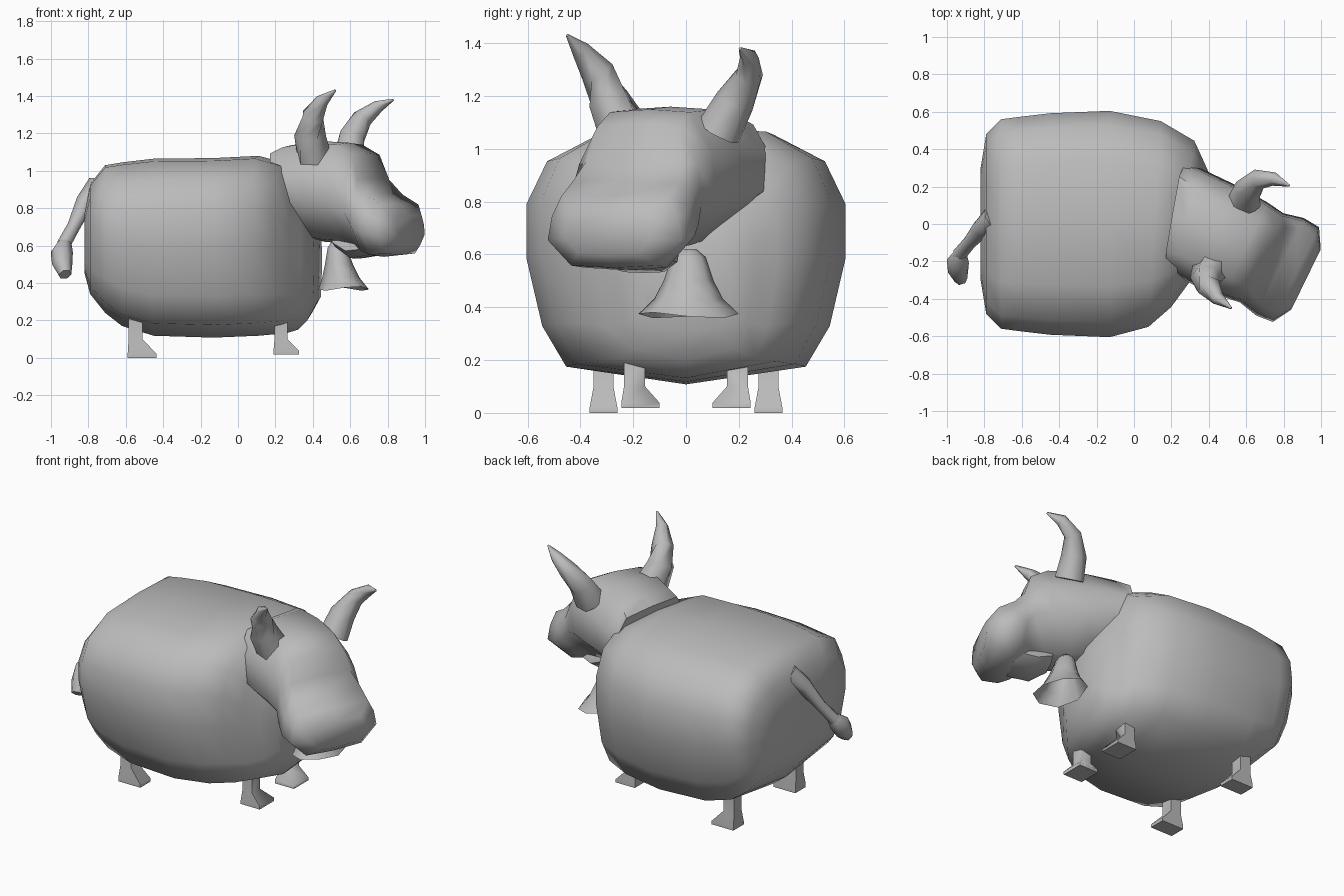
import bpy, bmesh, math
from mathutils import Vector

if "Cube" in bpy.data.objects:
    bpy.data.objects.remove(bpy.data.objects["Cube"])

grey = bpy.data.materials.new("plain_grey")
grey.diffuse_color = (0.5, 0.5, 0.5, 1)
grey.use_nodes = True
grey.node_tree.nodes["Principled BSDF"].inputs["Base Color"].default_value = grey.diffuse_color


def loft(name, rings, cap_start=True, cap_end=True, angle=50):
    """Skin a list of equally long closed rings into one object."""
    bm = bmesh.new()
    loops = [[bm.verts.new(p) for p in ring] for ring in rings]
    n = len(loops[0])
    for a, b in zip(loops, loops[1:]):
        for i in range(n):
            j = (i + 1) % n
            bm.faces.new((a[i], a[j], b[j], b[i]))
    if cap_start:
        bm.faces.new(loops[0][::-1])
    if cap_end:
        bm.faces.new(loops[-1])
    bmesh.ops.recalc_face_normals(bm, faces=bm.faces)
    mesh = bpy.data.meshes.new(name)
    bm.to_mesh(mesh)
    bm.free()
    mesh.materials.append(grey)
    mesh.shade_smooth()
    mesh.set_sharp_from_angle(angle=math.radians(angle))
    obj = bpy.data.objects.new(name, mesh)
    bpy.context.collection.objects.link(obj)
    return obj


def tube(name, path, sides=6):
    """Tapered tube along (x, y, z, radius) points."""
    pts = [Vector(p[:3]) for p in path]
    rings = []
    for i, p in enumerate(pts):
        tangent = pts[min(i + 1, len(pts) - 1)] - pts[max(i - 1, 0)]
        turn = tangent.to_track_quat('Z', 'Y')
        r = path[i][3]
        rings.append([p + turn @ Vector((r * math.cos(t), r * math.sin(t), 0))
                      for t in (math.tau * k / sides for k in range(sides))])
    return loft(name, rings, angle=70)


def mirrored(half):
    """Close a half profile whose first and last points lie on the middle."""
    return half + [(-a, b) for a, b in half[-2:0:-1]]


# Barrel body: one cross-section scaled along x, chest skewed with the turned neck
barrel = mirrored([(0, 0), (.75, .07), (.9, .23), (1, .5), (1, .71),
                   (.87, .88), (.55, .985), (0, 1)])
body_sections = [  # x, half width, bottom, top, skew
    (-.82, .30, .45, .78, 0), (-.79, .48, .34, .93, 0), (-.71, .56, .24, 1.03, 0),
    (-.62, .572, .17, 1.045, 0), (-.45, .592, .118, 1.065, 0), (-.13, .605, .108, 1.068, 0),
    (.11, .55, .118, 1.08, .06), (.26, .445, .132, 1.04, .14), (.32, .345, .15, .93, .14),
    (.37, .26, .20, .82, .14), (.425, .17, .30, .68, .14)]
loft("body", [[(x + skew * w * a, w * a, lo + (hi - lo) * b) for a, b in barrel]
              for x, w, lo, hi, skew in body_sections], angle=75)

# Head frame: turned towards one side
YAW = -26
AHEAD = Vector((math.cos(math.radians(YAW)), math.sin(math.radians(YAW)), 0))
NECK = Vector((.25, .03, 0))


def head_ring(u, lo, hi, w, top, low, yaw=YAW, rake=0):
    """Ring u along the head; rake pushes its lower edge forward."""
    half = [(0, 0), (low, .03), (1, .38), (.94, .7), (top, .98), (0, 1)]
    across = Vector((-math.sin(math.radians(yaw)), math.cos(math.radians(yaw)), 0))
    return [NECK + AHEAD * (u + rake * (1 - b)) + across * (w * a)
            + Vector((0, 0, lo + (hi - lo) * b)) for a, b in mirrored(half)]


# Skull and muzzle: position, bottom, top, half width, top and bottom ratios
loft("head", [head_ring(*s) for s in [
    (-.05, .70, 1.10, .295, .7, .4, -10, .06), (.03, .65, 1.135, .295, .62, .4, -13, .08),
    (.20, .62, 1.16, .29, .6, .35, -22, .04), (.38, .61, 1.15, .28, .6, .4),
    (.48, .59, 1.095, .265, .65, .5), (.525, .56, .96, .275, .72, .55),
    (.59, .54, .88, .29, .78, .6), (.685, .55, .825, .282, .8, .65),
    (.745, .60, .76, .18, .8, .7)]], angle=60)
loft("lower_jaw", [head_ring(*s) for s in [
    (.33, .59, .66, .10, .8, .6), (.43, .53, .64, .14, .8, .6),
    (.56, .55, .64, .15, .8, .6)]])

# Horns: each bends its own way because the head is turned
tube("left_horn", [(.59, .12, 1.06, .09), (.61, .185, 1.18, .075),
                   (.665, .24, 1.28, .055), (.75, .24, 1.345, .036),
                   (.83, .205, 1.38, .006)])
tube("right_horn", [(.41, -.235, 1.07, .10), (.385, -.295, 1.19, .085),
                    (.40, -.335, 1.29, .064), (.45, -.40, 1.375, .036),
                    (.52, -.45, 1.43, .006)])

# Bell under the chin: open, flared and slightly wavy at the rim
bell = []
for z, cx, rx, ry, wave in [(.62, .525, .025, .03, 0), (.59, .53, .05, .065, 0),
                            (.50, .54, .075, .095, 0), (.43, .55, .10, .13, .006),
                            (.37, .565, .135, .19, .012)]:
    bell.append([(cx + rx * math.cos(t), .01 + ry * math.sin(t),
                  z + wave * math.cos(2 * t + 2))
                 for t in (math.tau * k / 8 for k in range(8))])
loft("bell", bell, cap_end=False, angle=60)

# Tail with a knobbed tuft
tube("tail", [(-.74, .03, .91, .075), (-.82, -.03, .83, .05),
              (-.88, -.10, .70, .036), (-.935, -.165, .60, .038)])
tube("tail_tuft", [(-.925, -.16, .61, .038), (-.942, -.20, .565, .06),
                   (-.94, -.25, .50, .055), (-.925, -.30, .445, .035)])


def leg(name, shaft, foot, z0, side):
    """Square shaft flaring to a hoof; boxes are x0, x1, inner y, outer y."""
    rings = []
    for (x0, x1, y0, y1), z in ((shaft, .26), (shaft, .10), (foot, z0 + .02), (foot, z0)):
        rings.append([(x0, side * y0, z), (x1, side * y0, z),
                      (x1, side * y1, z), (x0, side * y1, z)])
    loft(name, rings, angle=80)


# Four short legs
for label, side in (("left", 1), ("right", -1)):
    leg("front_leg_" + label, (.195, .265, .155, .235), (.19, .325, .10, .245), .018, side)
    leg("back_leg_" + label, (-.585, -.51, .275, .35), (-.59, -.435, .26, .365), 0, side)
